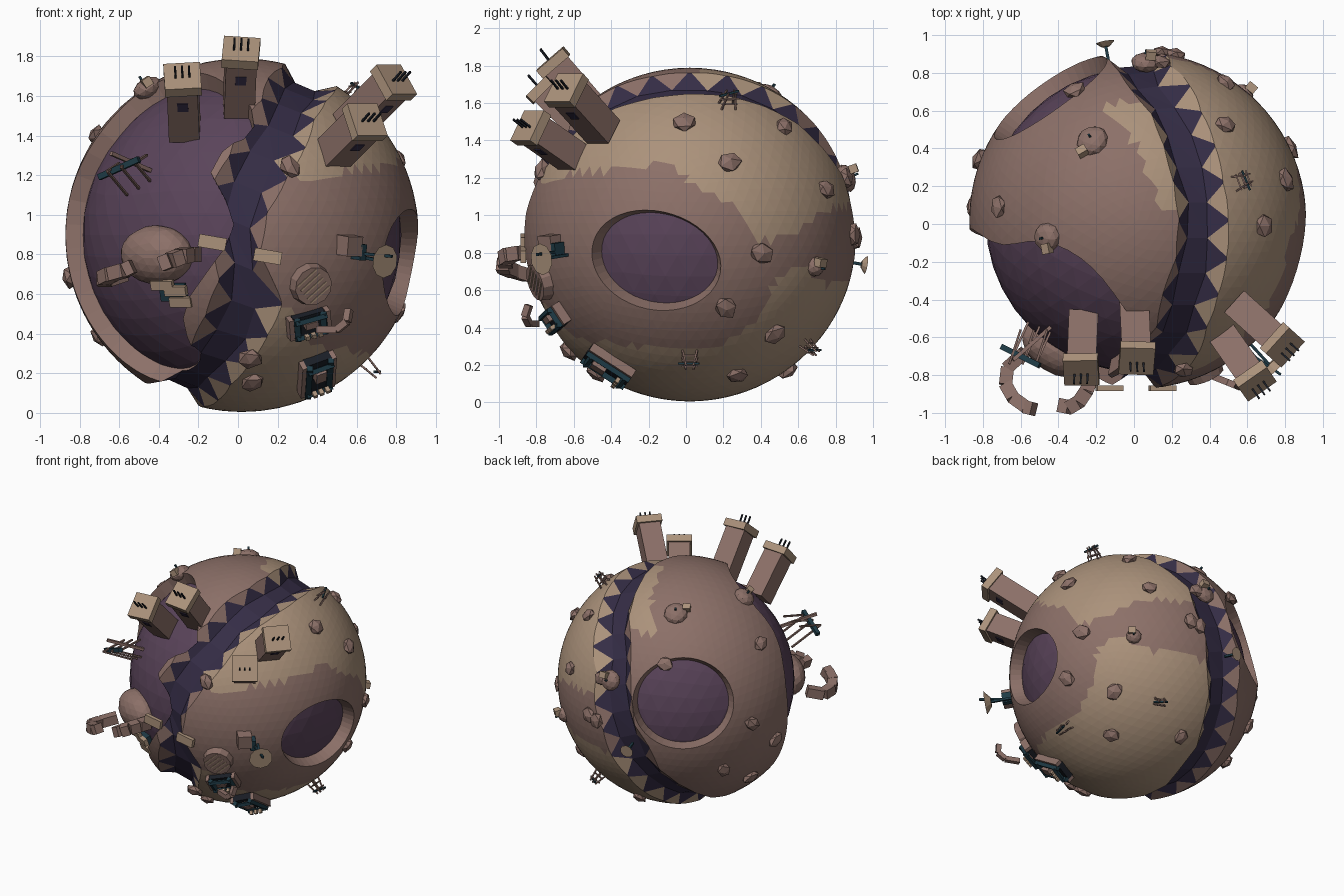
import bpy, bmesh, math, random
from mathutils import Vector as V, Matrix

if "Cube" in bpy.data.objects:
    bpy.data.objects.remove(bpy.data.objects["Cube"])

random.seed(4)
C, R = V((0.02, 0.02, 0.897)), 0.889
COLORS = [("brown_rock", 140, 112, 104), ("tan_rock", 171, 146, 123), ("purple_core", 90, 68, 90),
          ("dark_chasm", 53, 45, 70), ("teal_metal", 30, 58, 69), ("black_metal", 26, 30, 38)]
BROWN, TAN, PURPLE, DARK, TEAL, BLACK = range(6)
MATS = []
for cname, *rgb in COLORS:
    m = bpy.data.materials.new(cname)
    m.diffuse_color = [((c / 255 + 0.055) / 1.055) ** 2.4 for c in rgb] + [1]
    m.use_nodes = True
    m.node_tree.nodes["Principled BSDF"].inputs["Base Color"].default_value = m.diffuse_color
    MATS.append(m)


def finish(name, bm):
    bmesh.ops.recalc_face_normals(bm, faces=bm.faces)
    me = bpy.data.meshes.new(name)
    bm.to_mesh(me)
    bm.free()
    for m in MATS:
        me.materials.append(m)
    ob = bpy.data.objects.new(name, me)
    bpy.context.collection.objects.link(ob)
    return ob


def paint(geo, mat):
    for f in {f for v in geo["verts"] for f in v.link_faces}:
        f.material_index = mat


def frame(d, r=0.0):
    """Local z points outward along d, local x is level, local y runs uphill."""
    z = V(d).normalized()
    x = V((0, 0, 1)).cross(z).normalized()
    m = Matrix((x, z.cross(x), z)).transposed().to_4x4()
    m.translation = C + z * r
    return m


def box(bm, m, at, size, mat):
    paint(bmesh.ops.create_cube(bm, size=1, matrix=m @ Matrix.Translation(at) @ Matrix.Diagonal((*size, 1))), mat)


def beam(bm, p, q, w, mat):
    p, q = V(p), V(q)
    m = (q - p).to_track_quat('Z', 'Y').to_matrix().to_4x4()
    m.translation = (p + q) / 2
    box(bm, m, (0, 0, 0), (w, w, (q - p).length), mat)


def lump(bm, m, size, mat, sub=1, jit=0.12):
    g = bmesh.ops.create_icosphere(bm, subdivisions=sub, radius=1)
    for v in g["verts"]:
        v.co = m @ V([a * s * (1 + random.uniform(-jit, jit)) for a, s in zip(v.co, size)])
    paint(g, mat)


def lid(bm, m, at, r1, r2, h, mat, n=10):
    paint(bmesh.ops.create_cone(bm, cap_ends=True, segments=n, radius1=r1, radius2=r2, depth=h,
                                matrix=m @ Matrix.Translation(at)), mat)


def lerp(tab, x):
    for (a, u), (b, w) in zip(tab, tab[1:]):
        if a <= x <= b:
            return u + (w - u) * (x - a) / (b - a)
    return tab[-1][1]


def spot(view, u, v):
    """Outward direction from two world coordinates seen along one axis."""
    a, b = {"f": (u - C.x, v - C.z), "r": (u - C.y, v - C.z), "t": (u - C.x, v - C.y)}[view]
    d = math.sqrt(max(0.0, R * R - a * a - b * b))
    return V({"f": (a, -d, b), "r": (d, a, b), "t": (a, b, d)}[view]).normalized()


# chasm course: a tilted ring with a wandering offset
N1, E1, E2 = V((0.917, 0, -0.399)), V((0.399, 0, 0.917)), V((0, -1, 0))
WANDER = [(0, 0), (45, -.05), (75, -.09), (90, -.05), (106, .18), (125, .19), (140, .14), (180, 0), (235, -.03),
          (270, -.06), (300, -.14), (330, -.05), (360, 0)]


def course(deg, lat):
    a, l = math.radians(deg), lat + lerp(WANDER, deg % 360)
    return (E1 * math.cos(a) + E2 * math.sin(a)) * math.cos(l) + N1 * math.sin(l)


def chasm_cutter():
    bm, n, rows = bmesh.new(), 27, []
    for i in range(n):
        a, b = 360 * i / n, 360 * (i + .5) / n
        wide = .85 if 80 < a < 105 else 1
        l, r = (wide * random.uniform(.16, .21) for _ in "lr")
        fl, fr = (wide * random.uniform(.06, .1) for _ in "lr")
        spec = [(a, -l, 1.1), (a, -l, .9), (b, -fl, .82), (b, fr, .82), (a, r, .9), (a, r, 1.1)]
        rows.append([bm.verts.new(C + course(g, lat) * rad) for g, lat, rad in spec])
    for p, q in zip(rows, rows[1:] + rows[:1]):
        tris = [((p[0], q[0], q[1], p[1]), 0), ((p[1], q[1], p[2]), 0), ((q[1], q[2], p[2]), DARK),
                ((p[2], q[2], q[3]), DARK), ((p[2], q[3], p[3]), DARK), ((p[4], p[3], q[4]), 0),
                ((q[4], p[3], q[3]), DARK), ((p[4], q[4], q[5], p[5]), 0), ((p[5], q[5], q[0], p[0]), 0)]
        for vs, mat in tris:
            bm.faces.new(vs).material_index = mat
    return finish("chasm_cutter", bm)


def crater_cutter(d, w, h, tilt=0.0, dents=(), n=44):
    """Radial plug; w and h are half angles in degrees, dents push one side edge inward."""
    bm, m = bmesh.new(), frame(d)
    lo, hi = [], []
    for i in range(n):
        t = 2 * math.pi * i / n
        x, y = math.radians(w) * math.cos(t), math.radians(h) * math.sin(t)
        for at, spread, depth, side in dents:
            x -= side * max(0, side * math.cos(t)) ** .5 * depth * math.exp(-((y - at) / spread) ** 2)
        x, y = x * math.cos(tilt) - y * math.sin(tilt), x * math.sin(tilt) + y * math.cos(tilt)
        g = math.hypot(x, y)
        p = V((x / g * math.sin(g), y / g * math.sin(g), math.cos(g)))
        lo.append(bm.verts.new(m @ (p * .77)))
        hi.append(bm.verts.new(m @ (p * 1.3)))
    a, b = bm.verts.new(m @ V((0, 0, .7))), bm.verts.new(m @ V((0, 0, 1.3)))
    for i in range(n):
        j = (i + 1) % n
        bm.faces.new((lo[i], lo[j], hi[j], hi[i]))
        bm.faces.new((lo[j], lo[i], a))
        bm.faces.new((hi[i], hi[j], b))
    return finish("crater_cutter", bm)


# crust with craters and chasm cut out
bm = bmesh.new()
bmesh.ops.create_icosphere(bm, subdivisions=5, radius=R + .003, matrix=Matrix.Translation(C))
crust = finish("crust", bm)
DENTS = ((.33, .2, .18, 1), (-.58, .36, .3, 1), (.78, .22, -.16, 1), (.6, .3, .12, -1))
cutters = [chasm_cutter(), crater_cutter((-.645, -.665, .08), 43, 62, 0, DENTS),
           crater_cutter((.86, -.195, -.145), 23.5, 17.5, -.2), crater_cutter((-.5, .7, .2), 24, 22)]
bpy.context.view_layer.objects.active = crust
for c in cutters:
    mod = crust.modifiers.new("cut", 'BOOLEAN')
    mod.operation, mod.solver, mod.object = 'DIFFERENCE', 'EXACT', c
    bpy.ops.object.modifier_apply(modifier=mod.name)
    bpy.data.objects.remove(c)

# crust colours: tan caps above and below a brown belt on one side of the chasm
UPPER = [(-1, .27), (-.93, .29), (-.8, .35), (-.25, .42), (-.12, .42), (-.02, .34), (.1, .25), (.26, .17),
         (.43, -.03), (.6, -.02), (.69, .06), (.9, .17), (1, .2)]
LOWER = [(-1, -.3), (-.93, -.36), (-.8, -.5), (-.68, -.62), (-.4, -.66), (0, -.7), (.2, -.66), (.4, -.52),
         (.5, -.3), (.65, -.17), (.8, -.3), (1, -.3)]
for f in crust.data.polygons:
    if f.material_index == DARK:
        continue
    p = (f.center - C).normalized()
    deg = math.degrees(math.atan2(p.dot(E2), p.dot(E1))) % 360
    s = p.dot(N1) - math.sin(lerp(WANDER, deg))
    if s > 0:
        top = lerp(UPPER, p.y) + (.8 * max(0, .36 - p.x) if p.y < -.6 else 0) + .012 * math.sin(p.y * 25)
        f.material_index = int(not lerp(LOWER, p.y) < p.z < top)
    else:
        f.material_index = int(s > -.25 - .16 * p.y and .04 < p.y < .7 and p.z > .3)

# inner core showing at the crater floors
bm = bmesh.new()
paint(bmesh.ops.create_icosphere(bm, subdivisions=4, radius=.805, matrix=Matrix.Translation(C)), PURPLE)
finish("core", bm)

# scattered boulders
ROCKS = [("f", .07, .16), ("f", .26, 1.24), ("f", .06, .28), ("r", -.01, 1.49), ("r", .23, 1.28), ("r", .52, 1.47),
         ("r", .9, .88), ("r", .4, .8), ("r", .21, .51), ("r", .47, .37), ("r", .57, .14), ("t", -.31, .7),
         ("t", -.81, .34), ("t", -.71, .09), ("t", .22, .9), ("t", .13, .85)]
dirs = [spot(*r) for r in ROCKS] + [V(d) for d in (
    (-.67, .45, -.35), (-.7, .17, -.5), (-.85, .07, -.21), (.41, .25, -.73), (.46, .72, .24))]
bm = bmesh.new()
for d in dirs:
    k = random.uniform(.95, 1.12)
    lump(bm, frame(d, R + .01) @ Matrix.Rotation(random.uniform(0, 6), 4, 'Z'), (.066 * k, .054 * k, .036), BROWN)
finish("boulders", bm)

# domed mounds with a small hut
bm = bmesh.new()
for d, k, hut in ((spot("t", -.22, .44), 1, (-.055, -.055, .04)), (spot("t", -.46, -.07), .9, (0, -.06, .03)),
                  (V((.04, .83, .3)), .9, (.03, .04, .05)), (V((.56, .67, -.17)), .65, (.04, .03, .02))):
    m = frame(d, R)
    lump(bm, m, (.085 * k, .085 * k, .05), BROWN, 2, .03)
    box(bm, Matrix.Translation(hut) @ m, (0, 0, 0), (.055, .045, .045), TAN)
    beam(bm, m @ V((0, 0, .04)), m @ V((0, 0, .07)), .012, TEAL)
finish("mounds", bm)

# towers with slab caps, spikes and a window
for i, (tip, axis, turn) in enumerate((((-.3, -.79, .785), (-.03, -.7, .7), .08), ((-.005, -.73, .92), (.03, -.65, .75), -.1),
                                       ((.765, -.66, .77), (.72, -.65, .72), 0), ((.62, -.85, .57), (.6, -.86, .6), 0))):
    bm, m = bmesh.new(), frame(axis)
    m.translation = C + V(tip)
    box(bm, m, (0, 0, -.185), (.155, .155, .37), BROWN)
    cap = m @ Matrix.Rotation(turn, 4, 'Z')
    box(bm, cap, (0, 0, 0), (.185, .185, .055), TAN)
    box(bm, m, (0, -.078, -.12), (.055, .008, .055), DARK)
    for x in (-.035, 0, .035):
        beam(bm, cap @ V((x, -.01, .02)), cap @ V((x, -.005, .1)), .01, BLACK)
    finish("tower_%d" % (i + 1), bm)

# lattice masts
for i, (d, r, k) in enumerate(((spot("t", .55, .22), .88, 1), ((.66, 0, -.68), .88, 1), ((.3, .66, -.62), .88, .9))):
    bm, m = bmesh.new(), frame(d, r)
    for s in (-1, 1):
        for t in (-1, 1):
            beam(bm, m @ V((.045 * k * s, .03 * k * t, -.02)), m @ V((.02 * k * s, .015 * k * t, .11 * k)), .009, BROWN)
        for h in (.04, .08):
            beam(bm, m @ V((-.045 * k, .02 * k * s, h * k)), m @ V((.045 * k, .02 * k * s, h * k)), .008, BROWN)
    beam(bm, m @ V((-.06 * k, 0, .08 * k)), m @ V((.05 * k, .02 * k, .1 * k)), .012, TEAL)
    finish("mast_%d" % (i + 1), bm)

# leaning mast in the big crater
bm = bmesh.new()
beam(bm, (-.7, -.65, 1.19), (-.5, -.75, 1.28), .03, TEAL)
beam(bm, (-.39, -.5, 1.2), (-.64, -.72, 1.31), .02, BROWN)
for x in (0, .07, .14):
    top = V((-.66 + x, -.74 - .02 * x, 1.22 + .3 * x))
    beam(bm, top, (-.56 + x, -.52, 1.1 + .3 * x), .012, BROWN)
    beam(bm, top, (-.6 + x, -.56, 1.26 + .3 * x), .012, BROWN)
finish("leaning_mast", bm)

# dishes on stalks
for i, (d, k, h) in enumerate((((.71, -.78, -.13), 1.7, .17), ((-.16, .87, -.15), 1, .07))):
    bm, m = bmesh.new(), frame(d, R)
    beam(bm, m @ V((0, 0, -.03)), m @ V((0, 0, h)), .016, TEAL)
    lid(bm, m, (0, 0, h), .02 * k, .05 * k, .025 * k, TAN)
    if k > 1.5:
        beam(bm, m @ V((-.05, .02, -.02)), m @ V((.01, .03, h + .06)), .014, TEAL)
        box(bm, m, (-.1, .06, .02), (.1, .1, .1), BROWN)
        box(bm, m, (-.04, .03, .03), (.04, .08, .08), TEAL)
    finish("dish_%d" % (i + 1), bm)

# large boulder in the crater with curled segmented arms
bm = bmesh.new()
lump(bm, frame((-.43, -.68, -.1), .81), (.2, .15, .13), BROWN, 3, .015)
ARMS = [[(-.58, -.68, .7), (-.67, -.76, .67), (-.68, -.85, .68), (-.64, -.92, .7), (-.57, -.97, .72), (-.53, -.98, .74)],
        [(-.22, -.8, .8), (-.25, -.88, .8), (-.29, -.94, .79), (-.34, -.97, .77), (-.39, -.96, .75)],
        [(.4, -.8, .42), (.5, -.84, .42), (.55, -.86, .46), (.56, -.84, .52)]]
for pts, w in zip(ARMS, (.07, .075, .035)):
    for p, q in zip(pts, pts[1:]):
        beam(bm, p, q, w, BROWN)
m = frame((-.36, -.75, -.3), .83)
for x, y in ((-.04, .05), (.03, .02), (.05, -.04)):
    box(bm, m, (x, y, .05), (.12, .05, .03), TAN)
box(bm, m, (0, 0, .02), (.13, .08, .05), TEAL)
finish("crater_boulder", bm)

# bridge slabs over the chasm
bm = bmesh.new()
for x, z in ((-.13, .86), (.15, .79)):
    box(bm, Matrix.Translation((x, -.87, z)) @ Matrix.Rotation(.17, 4, 'Y'), (0, 0, 0), (.14, .03, .065), TAN)
finish("bridge_slabs", bm)

# round slatted hatch
bm, m = bmesh.new(), frame((.35, -.8, -.25), R) @ Matrix.Rotation(-.8, 4, 'Z')
lid(bm, m, (0, 0, .02), .11, .1, .06, BROWN, 12)
for x in (-.06, -.03, 0, .03, .06):
    box(bm, m, (x, 0, .05), (.009, .13, .008), TAN)
finish("hatch", bm)

# machinery on the lower front
bm = bmesh.new()
for d, w, h, turn in ((spot("f", .35, .46), .17, .12, .3), (spot("f", .39, .21), .14, .27, .55)):
    m = frame(d, R) @ Matrix.Rotation(turn, 4, 'Z')
    box(bm, m, (0, 0, .01), (w, h, .05), BLACK)
    for s in (-1, 1):
        beam(bm, m @ V((s * w / 2.4, -h / 2, .05)), m @ V((s * w / 2.4, h / 2, .05)), .03, TEAL)
        beam(bm, m @ V((-w / 2, s * h / 2.6, .06)), m @ V((w / 2, s * h / 2.6, .06)), .024, TEAL)
        box(bm, m, (s * w / 1.7, 0, .02), (.025, h, .05), BROWN)
    box(bm, m, (0, h * .15, .05), (w * .4, h * .3, .05), BROWN)
    for x in (-.035, 0, .035):
        box(bm, m, (x, -h * .3, .08), (.022, .022, .03), TAN)
finish("machinery", bm)
